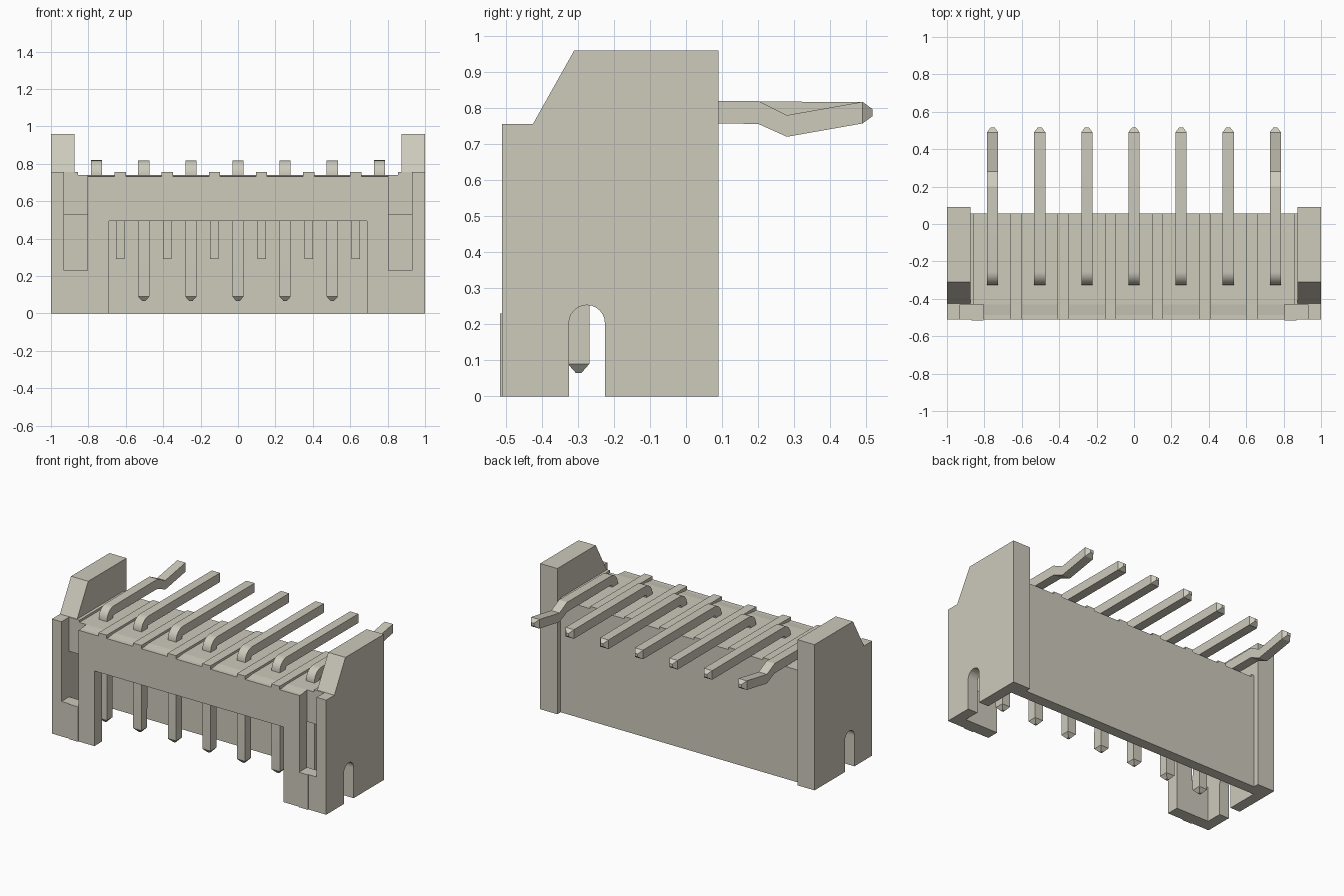
import bpy, bmesh, math
from mathutils import Vector

cube = bpy.data.objects.get("Cube")
if cube:
    bpy.data.objects.remove(cube, do_unlink=True)

mat = bpy.data.materials.new("warm_beige")
mat.use_nodes = True
COLOR = (0.61, 0.59, 0.50, 1)
mat.diffuse_color = COLOR
mat.node_tree.nodes["Principled BSDF"].inputs["Base Color"].default_value = COLOR


def finish(name, bm):
    bmesh.ops.recalc_face_normals(bm, faces=bm.faces)
    mesh = bpy.data.meshes.new(name)
    bm.to_mesh(mesh)
    bm.free()
    mesh.materials.append(mat)
    ob = bpy.data.objects.new(name, mesh)
    bpy.context.collection.objects.link(ob)
    return ob


def prism(name, pts, a, b, axis="x"):
    """Extrude a (y, z) outline along x, or an (x, z) outline along y."""
    bm = bmesh.new()
    place = (lambda p, t: (t, p[0], p[1])) if axis == "x" else (lambda p, t: (p[0], t, p[1]))
    face = bm.faces.new([bm.verts.new(place(p, a)) for p in pts])
    ext = bmesh.ops.extrude_face_region(bm, geom=[face])
    step = Vector((b - a, 0, 0)) if axis == "x" else Vector((0, b - a, 0))
    bmesh.ops.translate(bm, vec=step, verts=[g for g in ext["geom"] if isinstance(g, bmesh.types.BMVert)])
    return finish(name, bm)


def box(name, x0, x1, y0, y1, z0, z1):
    return prism(name, [(y0, z0), (y1, z0), (y1, z1), (y0, z1)], x0, x1)


# Front wall with the wide mating cutout and the open corner slots
half = [(0.69, 0.495), (0.69, 0), (0.93, 0), (0.93, 0.23), (0.805, 0.23), (0.805, 0.733)]
prism("front_wall", half + [(-x, z) for x, z in reversed(half)], -0.51, -0.43, "y")

# Back wall and top slab
box("back_wall", -0.93, 0.93, -0.015, 0.055, 0, 0.53)
prism("top_slab", [(-0.43, 0.53), (0.055, 0.53), (0.055, 0.74), (-0.43, 0.74)], -0.875, 0.875)
prism("front_wall_cap", [(-0.51, 0.73), (-0.43, 0.73), (-0.43, 0.74)], -0.805, 0.805)

# Ridges on the slab between pins, and matching ribs inside the cavity
for i in range(6):
    x = (i - 2.5) * 0.252
    box("top_ridge", x - 0.03, x + 0.03, -0.51, 0.055, 0.725, 0.755)
    box("inner_rib", x - 0.023, x + 0.023, -0.055, -0.01, 0.29, 0.54)

# Side plates: raised ear, sloped shoulder and an arched notch at the bottom
arch = [(-0.275 + 0.05 * math.cos(t * math.pi / 12), 0.203 + 0.05 * math.sin(t * math.pi / 12))
        for t in range(13)]
outline = ([(-0.51, 0), (-0.51, 0.755), (-0.425, 0.755), (-0.31, 0.96), (0.09, 0.96), (0.09, 0),
            (-0.225, 0)] + arch + [(-0.325, 0)])
ear = [(-0.43, 0.53), (-0.43, 0.755), (-0.425, 0.755), (-0.31, 0.96), (0.09, 0.96), (0.09, 0.53)]
for side, s in (("left", 1), ("right", -1)):
    prism(side + "_side_plate", outline, s * 0.93, s * 1.0)
    prism(side + "_ear", ear, s * 0.875, s * 0.93)
    box(side + "_back_pillar", s * 0.875, s * 0.93, -0.015, 0.09, 0, 0.53)
    box(side + "_top_edge", s * 0.855, s * 0.875, -0.43, 0.055, 0.73, 0.755)
    box(side + "_front_pad", s * 0.805, s * 0.87, -0.516, -0.508, 0, 0.23)


# Bent square pins with tapered tips; each ring is (y, z, offset_y, offset_z, half_width)
def pin(name, x, kinked):
    h = 0.03
    rings = [(-0.298, 0.065, 0.008, 0, 0.008), (-0.298, 0.09, h, 0, h)]
    for k in range(9):
        t = math.pi - k * math.pi / 16
        c, s = math.cos(t), math.sin(t)
        rings.append((-0.255 + 0.042 * c, 0.746 + 0.042 * s, -h * c, -h * s, h))
    if kinked:
        rings += [(0.2, 0.788, 0, -0.032, h), (0.28, 0.75, 0, -h, h)]
    rings += [(0.49, 0.787, 0, -h, h), (0.517, 0.787, 0, -0.01, 0.01)]
    bm = bmesh.new()
    loops = []
    for y, z, oy, oz, w in rings:
        loops.append([bm.verts.new((x + a * w, y + b * oy, z + b * oz))
                      for a, b in ((-1, -1), (1, -1), (1, 1), (-1, 1))])
    for p, q in zip(loops, loops[1:]):
        for i in range(4):
            j = (i + 1) % 4
            bm.faces.new((p[i], p[j], q[j], q[i]))
    bm.faces.new(loops[0])
    bm.faces.new(loops[-1])
    ob = finish(name, bm)
    bpy.ops.object.select_all(action="DESELECT")
    ob.select_set(True)
    bpy.context.view_layer.objects.active = ob
    bpy.ops.object.shade_smooth_by_angle(angle=math.radians(20))


for i in range(7):
    pin("contact_pin", (i - 3) * 0.252, i in (0, 6))
